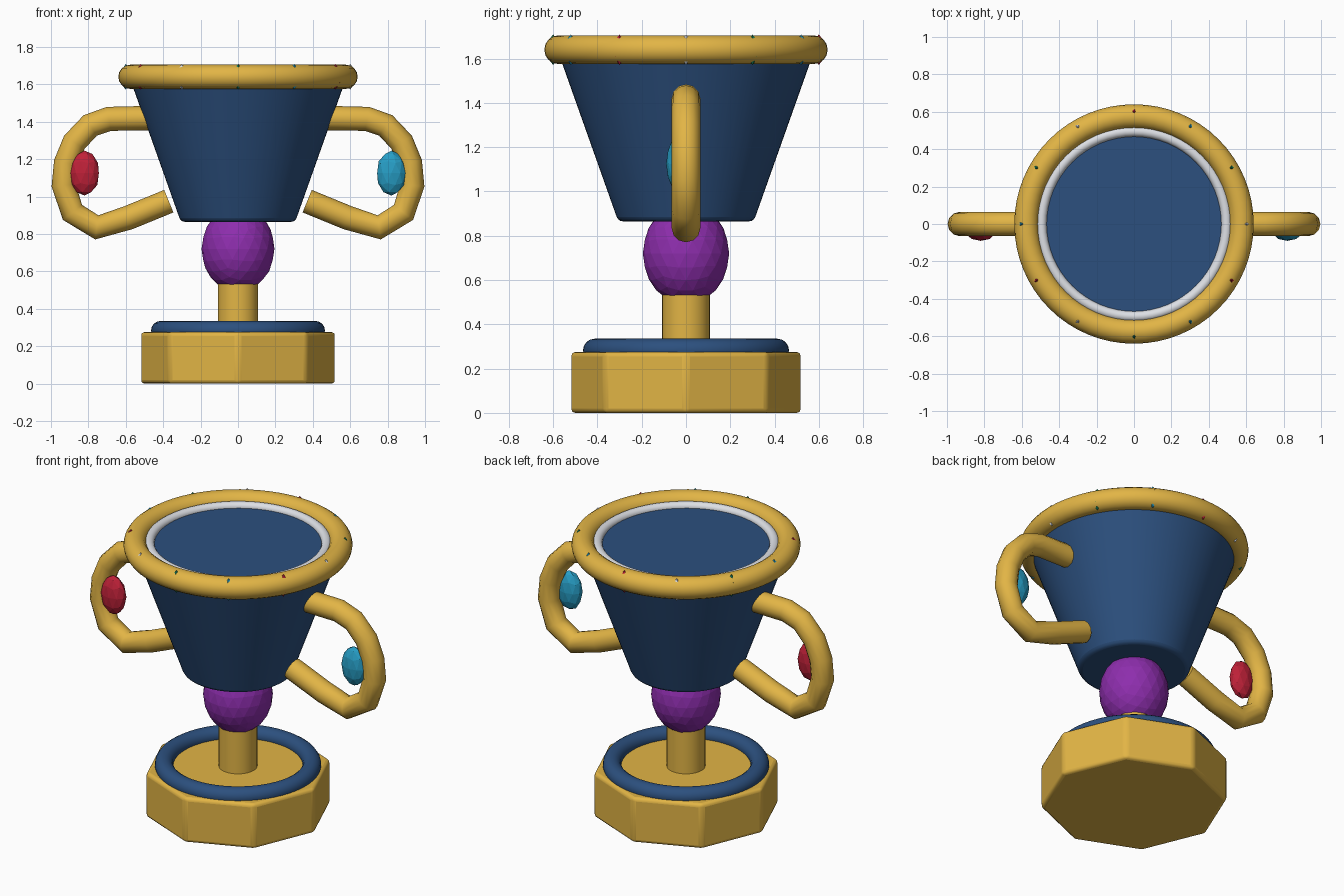
import bpy
import math

if "Cube" in bpy.data.objects:
    bpy.data.objects.remove(bpy.data.objects["Cube"])

COLORS = {
    "gold": (0.76, 0.46, 0.06, 1), "navy": (0.025, 0.08, 0.21, 1),
    "purple": (0.27, 0.027, 0.42, 1), "red": (0.52, 0.015, 0.04, 1),
    "cyan": (0.02, 0.34, 0.56, 1), "green": (0.01, 0.22, 0.1, 1),
    "white": (0.72, 0.74, 0.78, 1),
}
MATS = {}
for key, col in COLORS.items():
    MATS[key] = bpy.data.materials.new(key)
    MATS[key].diffuse_color = col


def finish(name, mat, bevel=0, smooth=None):
    ob = bpy.context.object
    ob.name = name
    ob.data.materials.append(MATS[mat])
    if bevel:
        mod = ob.modifiers.new("bevel", "BEVEL")
        mod.width, mod.segments = bevel, 3
        mod.limit_method = "ANGLE"
    if smooth:
        bpy.ops.object.shade_smooth_by_angle(angle=math.radians(smooth))
    return ob


def cone(name, mat, r1, r2, z0, z1, sides, bevel=0, smooth=40):
    bpy.ops.mesh.primitive_cone_add(vertices=sides, radius1=r1, radius2=r2,
                                    depth=z1 - z0, location=(0, 0, (z0 + z1) / 2))
    return finish(name, mat, bevel, smooth)


def ring(name, mat, major, minor, z):
    bpy.ops.mesh.primitive_torus_add(major_radius=major, minor_radius=minor,
                                     major_segments=64, minor_segments=16,
                                     location=(0, 0, z))
    return finish(name, mat, smooth=60)


def gem(name, mat, loc, scale, subdivisions):
    bpy.ops.mesh.primitive_ico_sphere_add(subdivisions=subdivisions, radius=1, location=loc)
    bpy.context.object.scale = scale
    return finish(name, mat)


# Base, stem and knop
cone("base", "gold", 0.522, 0.522, 0, 0.275, 8, bevel=0.02, smooth=30)
ring("base_ring", "navy", 0.413, 0.052, 0.283)
cone("stem", "gold", 0.108, 0.108, 0.26, 0.62, 32)
gem("knop", "purple", (0, 0, 0.72), (0.195, 0.195, 0.23), 3)

# Bowl and rim
cone("bowl", "navy", 0.306, 0.583, 0.865, 1.645, 64, bevel=0.02)
ring("rim", "gold", 0.575, 0.065, 1.64)
ring("inner_rim", "white", 0.495, 0.028, 1.645)

# Handles with a large gem on each
PATH = [(0.44, 1.42), (0.54, 1.418), (0.69, 1.415), (0.79, 1.38), (0.875, 1.29),
        (0.92, 1.18), (0.932, 1.06), (0.885, 0.915), (0.755, 0.835),
        (0.585, 0.887), (0.37, 0.975)]
for side, s, col in (("left", -1, "red"), ("right", 1, "cyan")):
    cu = bpy.data.curves.new(side + "_handle", "CURVE")
    cu.dimensions = "3D"
    cu.bevel_depth, cu.bevel_resolution = 0.065, 4
    cu.use_fill_caps = True
    sp = cu.splines.new("POLY")
    sp.points.add(len(PATH) - 1)
    for p, (x, z) in zip(sp.points, PATH):
        p.co = (s * x, 0, z, 1)
    ob = bpy.data.objects.new(side + "_handle", cu)
    bpy.context.collection.objects.link(ob)
    bpy.ops.object.select_all(action="DESELECT")
    bpy.context.view_layer.objects.active = ob
    ob.select_set(True)
    bpy.ops.object.convert(target="MESH")
    finish(side + "_handle", "gold", smooth=50)
    gem(side + "_gem", col, (s * 0.82, -0.04, 1.125), (0.08, 0.05, 0.12), 2)

# Small jewels set through the rim
for i in range(12):
    a = i * math.tau / 12
    gem(f"rim_jewel_{i + 1}", ("white", "green", "cyan", "red")[i % 4],
        (0.6 * math.cos(a), 0.6 * math.sin(a), 1.64), (0.035, 0.035, 0.069), 1)

for m in bpy.data.materials:
    if m.users and not m.is_grease_pencil:
        m.use_nodes = True
        m.node_tree.nodes["Principled BSDF"].inputs["Base Color"].default_value = m.diffuse_color
